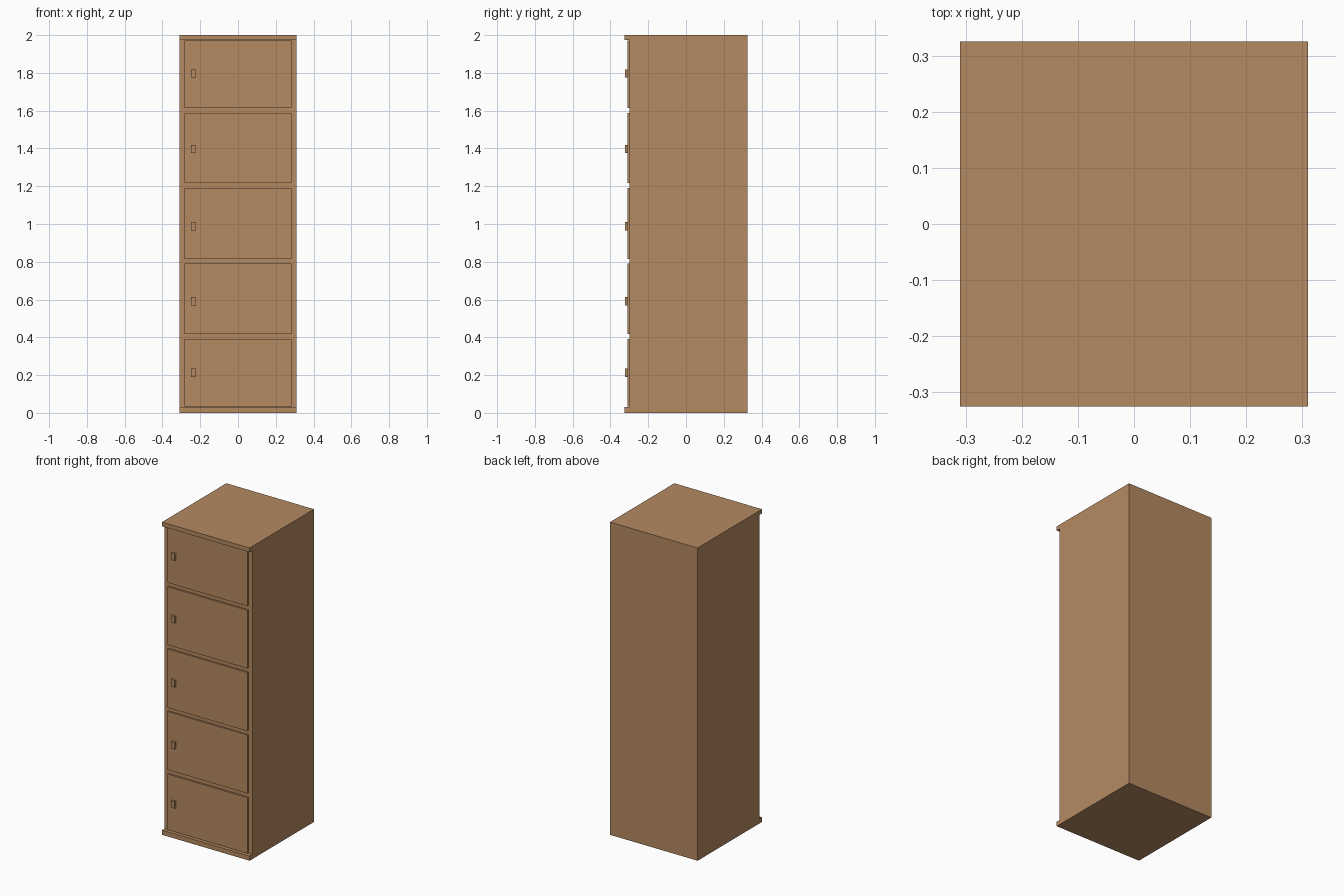
import bpy, bmesh

if "Cube" in bpy.data.objects:
    bpy.data.objects.remove(bpy.data.objects["Cube"])

wood = bpy.data.materials.new("light_brown")
wood.diffuse_color = (0.462, 0.254, 0.121, 1.0)
wood.use_nodes = True
wood.node_tree.nodes["Principled BSDF"].inputs["Base Color"].default_value = wood.diffuse_color


def finish(name, bm):
    bmesh.ops.recalc_face_normals(bm, faces=bm.faces)
    mesh = bpy.data.meshes.new(name)
    bm.to_mesh(mesh)
    bm.free()
    mesh.materials.append(wood)
    obj = bpy.data.objects.new(name, mesh)
    bpy.context.collection.objects.link(obj)
    return obj


def box(name, x, y, z):
    bm = bmesh.new()
    bmesh.ops.create_cube(bm, size=1)
    for v in bm.verts:
        for i, (lo, hi) in enumerate((x, y, z)):
            v.co[i] = lo if v.co[i] < 0 else hi
    return finish(name, bm)


# Cabinet body: side profile with top and bottom lips, extruded across the width
profile = [(0.325, 0), (0.325, 2), (-0.325, 2), (-0.325, 1.973),
           (-0.298, 1.973), (-0.298, 0.03), (-0.325, 0.03), (-0.325, 0)]
bm = bmesh.new()
face = bm.faces.new([bm.verts.new((-0.31, y, z)) for y, z in profile])
ext = bmesh.ops.extrude_face_region(bm, geom=[face])
bmesh.ops.translate(bm, vec=(0.62, 0, 0),
                    verts=[e for e in ext["geom"] if isinstance(e, bmesh.types.BMVert)])
finish("cabinet_body", bm)

# Five doors, each with a small handle: (bottom, top, handle centre)
doors = [(0.034, 0.39, 0.212), (0.417, 0.79, 0.591), (0.815, 1.19, 0.988),
         (1.216, 1.588, 1.397), (1.614, 1.971, 1.797)]
for i, (z0, z1, zh) in enumerate(doors, 1):
    box(f"door_{i}", (-0.284, 0.282), (-0.309, -0.297), (z0, z1))
    box(f"handle_{i}", (-0.249, -0.222), (-0.323, -0.308), (zh - 0.022, zh + 0.022))
